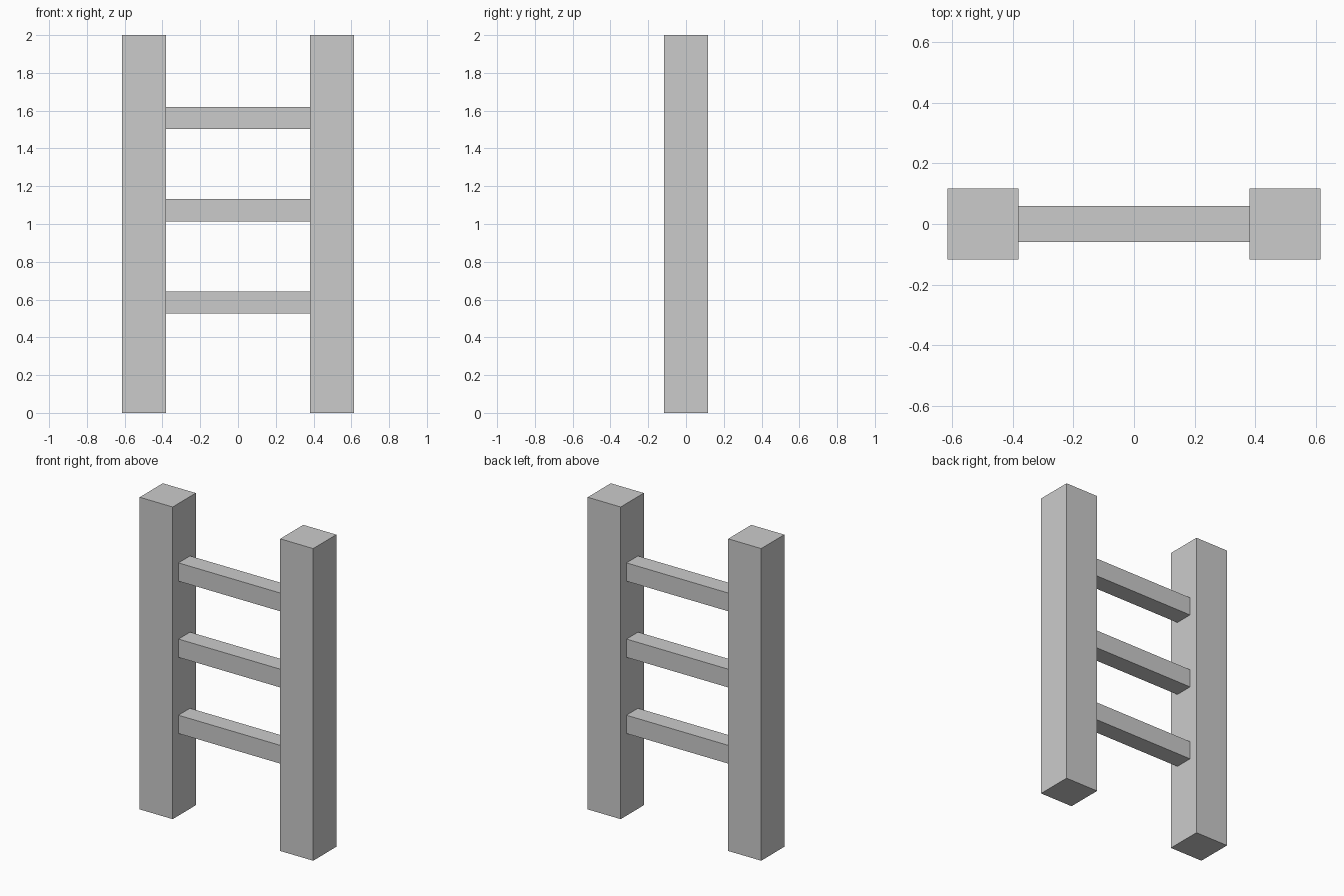
import bpy

if "Cube" in bpy.data.objects:
    bpy.data.objects.remove(bpy.data.objects["Cube"])


def box(name, center, size):
    bpy.ops.mesh.primitive_cube_add(size=1, location=center)
    obj = bpy.context.object
    obj.name = name
    obj.scale = size
    bpy.ops.object.transform_apply(location=False, rotation=False, scale=True)
    return obj


POST = 0.234      # square post thickness
RUNG = 0.117      # square rung thickness
POST_X = 0.498    # post centre distance from the middle
HEIGHT = 2.0

# Two upright posts
for side, sign in (("left", -1), ("right", 1)):
    box(f"{side}_post", (sign * POST_X, 0, HEIGHT / 2), (POST, POST, HEIGHT))

# Three evenly spaced rungs between the inner post faces
for i in range(3):
    box(f"rung_{i + 1}", (0, 0, 0.585 + i * 0.488),
        (2 * POST_X - POST, RUNG, RUNG))
